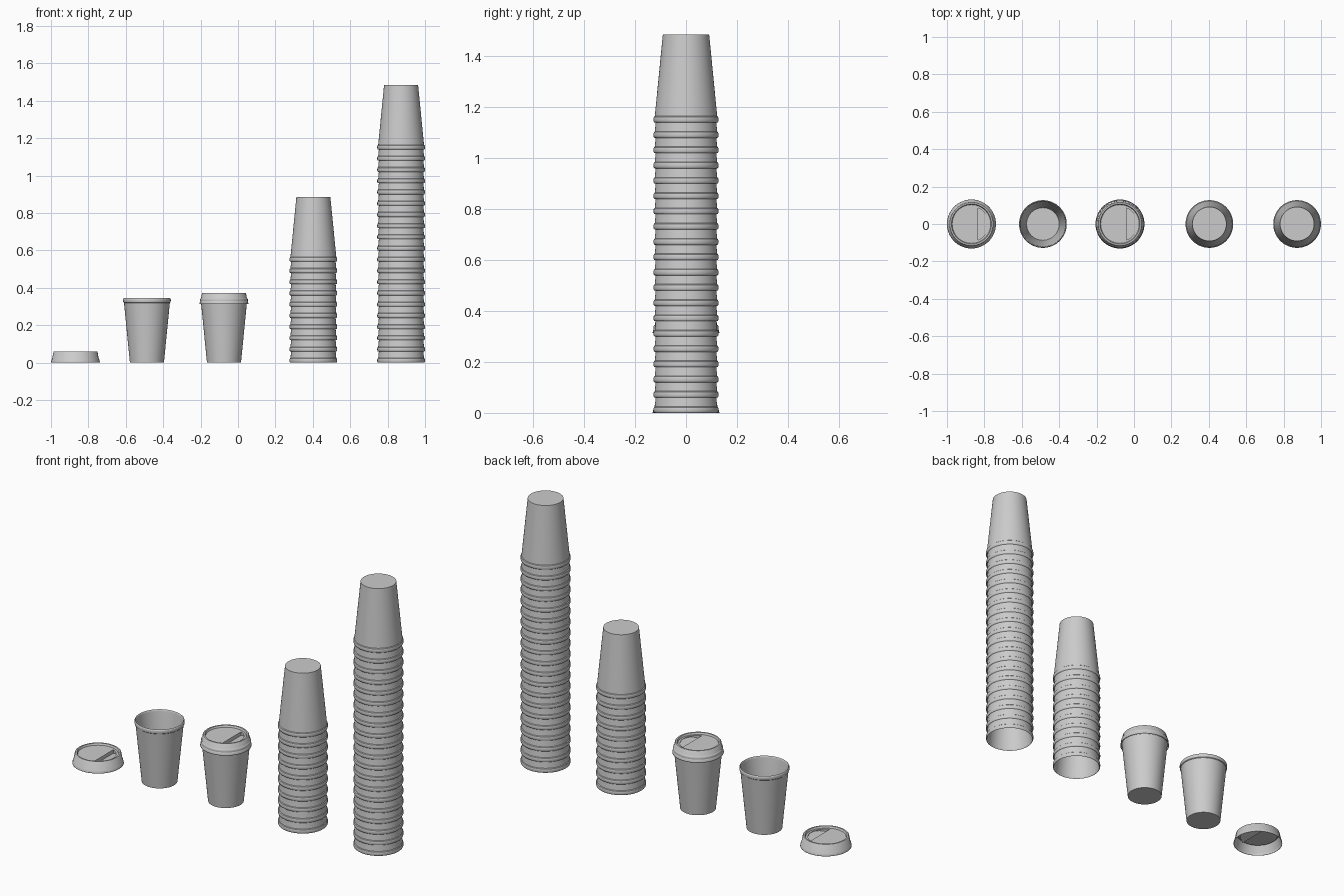
import bpy, bmesh, math

cube = bpy.data.objects.get("Cube")
if cube:
    bpy.data.objects.remove(cube, do_unlink=True)

SEG = 64
CUP_H = 0.345
NEST = 0.06

paper = bpy.data.materials.new("light grey paper")
paper.use_nodes = True
GREY = (0.6, 0.6, 0.6, 1)
paper.diffuse_color = GREY
paper.node_tree.nodes["Principled BSDF"].inputs["Base Color"].default_value = GREY


def lathe(bm, profile):
    """Revolve (radius, height) points about z; radius 0 becomes a cap face."""
    rings = []
    for r, z in profile:
        rings.append([bm.verts.new((r * math.cos(a), r * math.sin(a), z))
                      for a in (2 * math.pi * i / SEG for i in range(SEG))])
    for low, high in zip(rings, rings[1:]):
        for i in range(SEG):
            j = (i + 1) % SEG
            bm.faces.new((low[i], low[j], high[j], high[i]))
    return rings


def finish(bm, name):
    bmesh.ops.recalc_face_normals(bm, faces=bm.faces)
    mesh = bpy.data.meshes.new(name)
    bm.to_mesh(mesh)
    bm.free()
    mesh.materials.append(paper)
    return mesh


def place(name, mesh, x, z=0.0, upside_down=False):
    obj = bpy.data.objects.new(name, mesh)
    obj.location = (x, 0, z)
    if upside_down:
        obj.rotation_euler.x = math.pi
    bpy.context.collection.objects.link(obj)
    return obj


def smooth(obj):
    bpy.ops.object.select_all(action='DESELECT')
    obj.select_set(True)
    bpy.context.view_layer.objects.active = obj
    bpy.ops.object.shade_smooth_by_angle(angle=math.radians(35))


def cup_mesh():
    # Tapered wall with a rolled lip, closed by an outer base and inner floor
    bm = bmesh.new()
    rings = lathe(bm, [
        (0.091, 0), (0.1225, 0.32), (0.126, 0.323), (0.1275, 0.329),
        (0.1275, 0.338), (0.126, 0.343), (0.1235, CUP_H),
        (0.121, 0.342), (0.1195, 0.335), (0.087, 0.008)])
    bm.faces.new(rings[0])
    bm.faces.new(rings[-1])
    return finish(bm, "cup")


def lid_mesh():
    # Flared skirt, raised rim and sunken top
    bm = bmesh.new()
    floor = 0.05
    rings = lathe(bm, [
        (0.131, 0), (0.1305, 0.004), (0.1275, 0.016), (0.125, 0.019),
        (0.118, 0.057), (0.115, 0.06), (0.107, 0.06), (0.103, floor),
        (0.092, floor)])
    edge = rings[-1]
    k = SEG * 3 // 16
    bm.faces.new(edge[k:SEG - k + 1])

    # Sloping sip recess, deepest along its straight side
    arc = [edge[i % SEG] for i in range(-k, k + 1)]
    x0, x1 = arc[0].co.x, arc[k].co.x
    low = []
    for v in arc:
        depth = 0.002 + 0.018 * (x1 - v.co.x) / (x1 - x0)
        low.append(bm.verts.new((v.co.x, v.co.y, floor - depth)))
    bm.faces.new(low)
    for i in range(-1, len(arc) - 1):
        bm.faces.new((arc[i], arc[i + 1], low[i + 1], low[i]))
    return finish(bm, "lid")


cup = cup_mesh()
lid = lid_mesh()

# Loose lid, open cup and lidded cup
smooth(place("open_cup", cup, -0.487))
place("lidded_cup", cup, -0.075)
smooth(place("loose_lid", lid, -0.869))
place("fitted_lid", lid, -0.075, 0.313)
for name in ("loose_lid", "fitted_lid"):
    shell = bpy.data.objects[name].modifiers.new("thin_shell", 'SOLIDIFY')
    shell.thickness = 0.002
    shell.offset = -1

# Upside-down nested stacks
for label, x, count in (("short", 0.403, 10), ("tall", 0.872, 20)):
    for i in range(count):
        place(f"{label}_stack_cup_{i + 1}", cup, x, CUP_H + i * NEST, True)
